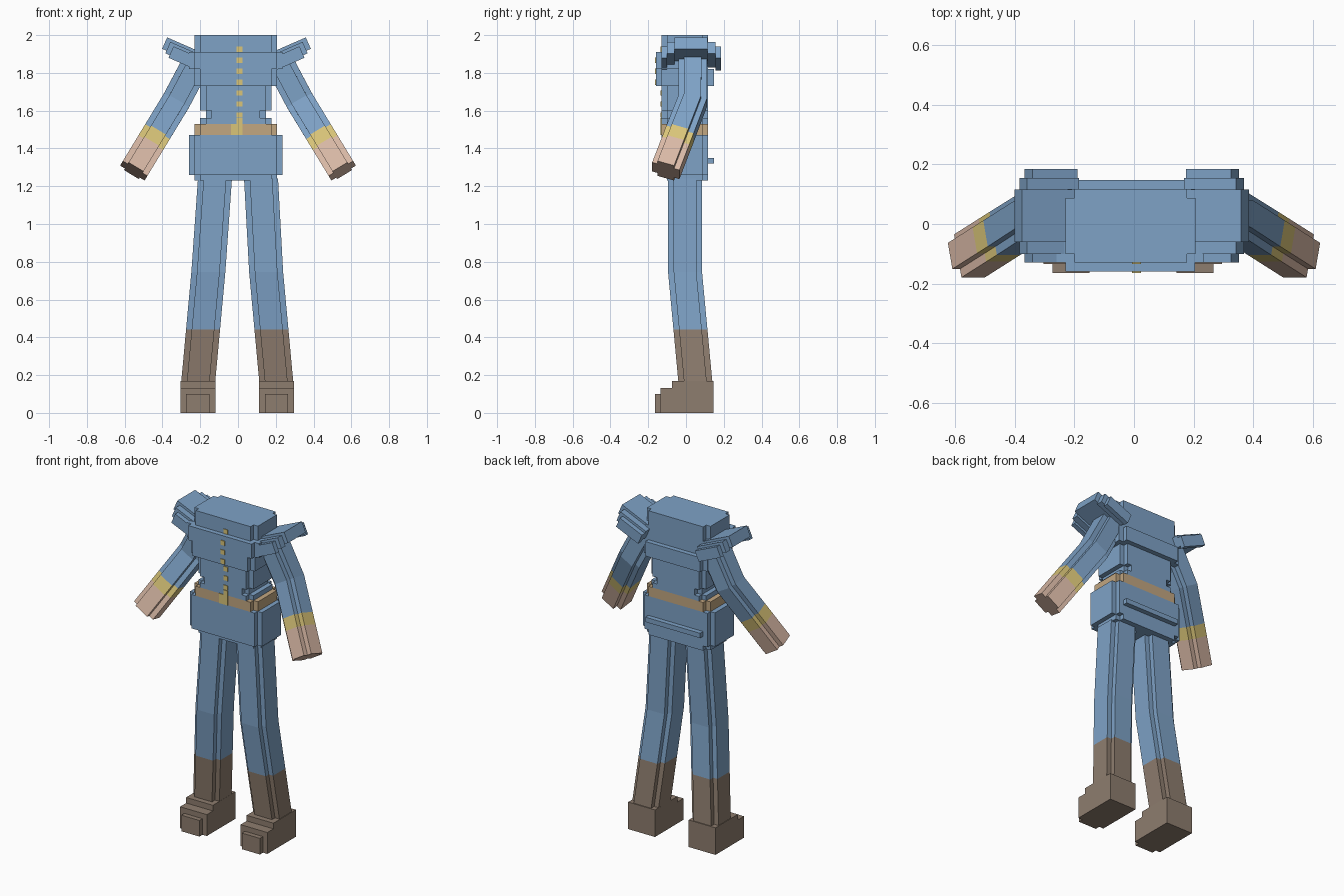
import bpy, bmesh
from mathutils import Vector

cube = bpy.data.objects.get("Cube")
if cube:
    bpy.data.objects.remove(cube, do_unlink=True)


def material(name, rgb):
    m = bpy.data.materials.new(name)
    m.use_nodes = True
    m.diffuse_color = (*rgb, 1)
    m.node_tree.nodes["Principled BSDF"].inputs["Base Color"].default_value = (*rgb, 1)
    return m


BLUE = material("uniform blue", (0.209, 0.361, 0.565))
BROWN = material("boot brown", (0.27, 0.205, 0.157))
TAN = material("belt tan", (0.54, 0.385, 0.22))
YELLOW = material("trim yellow", (0.70, 0.56, 0.19))
SKIN = material("skin", (0.70, 0.49, 0.385))
STEP = 0.03


def notched(hx, hy, n=STEP):
    """Rectangle outline with a square bite out of every corner."""
    quarter = [(hx, hy - n), (hx - n, hy - n), (hx - n, hy)]
    out = []
    for sx, sy in ((1, 1), (-1, 1), (-1, -1), (1, -1)):
        pts = [(x * sx, y * sy) for x, y in quarter]
        out += pts if sx * sy > 0 else pts[::-1]
    return out


def finish(name, bm, mats):
    bmesh.ops.recalc_face_normals(bm, faces=bm.faces)
    mesh = bpy.data.meshes.new(name)
    bm.to_mesh(mesh)
    bm.free()
    for m in mats:
        mesh.materials.append(m)
    obj = bpy.data.objects.new(name, mesh)
    bpy.context.collection.objects.link(obj)
    return obj


def loft(name, rings, mats):
    """Skin a list of rings; mats gives one material per section."""
    bm = bmesh.new()
    rows = [[bm.verts.new(p) for p in ring] for ring in rings]
    used = list(dict.fromkeys(mats))
    for a, b, mat in zip(rows, rows[1:], mats):
        for i in range(len(a)):
            j = (i + 1) % len(a)
            bm.faces.new((a[i], a[j], b[j], b[i])).material_index = used.index(mat)
    bm.faces.new(rows[0]).material_index = used.index(mats[0])
    bm.faces.new(rows[-1]).material_index = used.index(mats[-1])
    return finish(name, bm, used)


def slab(name, x, y, z, mat, notch=STEP):
    """Block between the given limits, with notched upright edges."""
    cx, cy = sum(x) / 2, sum(y) / 2
    hx, hy = (x[1] - x[0]) / 2, (y[1] - y[0]) / 2
    if notch:
        outline = notched(hx, hy, notch)
    else:
        outline = [(hx, hy), (-hx, hy), (-hx, -hy), (hx, -hy)]
    return loft(name, [[(cx + u, cy + v, h) for u, v in outline] for h in z], [mat])


def limb(name, path, half, mats, upright):
    """Notched tube along a path, with level or perpendicular rings."""
    path = [Vector(p) for p in path]
    rings = []
    for i, p in enumerate(path):
        d = (path[min(i + 1, len(path) - 1)] - path[max(i - 1, 0)]).normalized()
        if upright:
            d = Vector((0, 0, -1))
        v = Vector((0, 1, 0))
        v = (v - d * v.dot(d)).normalized()
        u = v.cross(d)
        rings.append([p + u * a + v * b for a, b in notched(half, half)])
    return loft(name, rings, mats)


# Torso layers
FRONT, BACK = -0.13, 0.117
slab("collar_block", (-0.23, 0.207), (FRONT, BACK), (1.91, 2.0), BLUE)
slab("upper_chest", (-0.26, 0.235), (-0.16, BACK), (1.82, 1.91), BLUE)
slab("lower_chest", (-0.23, 0.207), (-0.16, 0.147), (1.73, 1.82), BLUE)
slab("waist", (-0.20, 0.177), (FRONT, BACK), (1.60, 1.73), BLUE)
slab("waist_notch", (-0.17, 0.147), (FRONT, BACK), (1.56, 1.60), BLUE)
slab("waist_base", (-0.20, 0.177), (FRONT, BACK), (1.53, 1.56), BLUE)
slab("belt", (-0.23, 0.207), (FRONT, BACK), (1.47, 1.53), TAN)
slab("hips", (-0.26, 0.235), (FRONT, BACK), (1.26, 1.47), BLUE)
slab("hip_base", (-0.23, 0.207), (-0.10, BACK), (1.23, 1.26), BLUE)
slab("back_hem", (-0.20, 0.177), (0.08, 0.147), (1.32, 1.35), BLUE, 0)

# Buttons and buckle
for i in range(7):
    h = 1.925 - 0.058 * i
    y = -0.16 if 1.73 < h < 1.91 else FRONT
    slab("button_%d" % (i + 1), (-0.007, 0.023), (y - 0.004, y + 0.004),
         (h - 0.014, h + 0.014), YELLOW, 0)
slab("buckle", (-0.038, 0.023), (FRONT - 0.004, FRONT + 0.004), (1.47, 1.53), YELLOW, 0)
slab("buckle_tab", (-0.007, 0.023), (FRONT - 0.004, FRONT + 0.004), (1.53, 1.56), YELLOW, 0)


# Shoulder pads: stepped strips, highest and longest in the middle
def shoulder_pad(name, s):
    strips = [(-0.13, -0.10, 2), (-0.10, -0.06, 1), (-0.06, 0.115, 0),
              (0.115, 0.155, 1), (0.155, 0.185, 2)]
    bm = bmesh.new()
    along = Vector((-0.917, 0, 0.4))
    up = Vector((0.4, 0, 0.917))
    inner = Vector((-0.17, 0, 1.902))
    for y0, y1, k in strips:
        top_in = inner - up * 0.015 * k
        top_out = top_in + along * (0.215 - 0.025 * k)
        prof = [top_in, top_out, top_out - up * 0.066, top_in - up * 0.066]
        a, b = [[bm.verts.new((s * -p.x - 0.008, y, p.z)) for p in prof] for y in (y0, y1)]
        bm.faces.new(a)
        bm.faces.new(b)
        for i in range(4):
            j = (i + 1) % 4
            bm.faces.new((a[i], a[j], b[j], b[i]))
    finish(name, bm, [BLUE])


for side, s in (("right", -1), ("left", 1)):
    shoulder_pad(side + "_shoulder_pad", s)

    # Arm: sleeve, cuff and hand along one bent path
    elbow, tip = Vector((s * 0.328, 0.035, 1.65)), Vector((s * 0.552, -0.107, 1.282))
    arm = [(s * 0.195, 0.035, 1.90), elbow, elbow.lerp(tip, 0.47), elbow.lerp(tip, 0.63), tip]
    limb(side + "_arm", arm, 0.076, [BLUE, BLUE, YELLOW, SKIN], False)

    # Leg: trousers and boot shaft
    knee, ankle = Vector((s * 0.153, -0.005, 0.745)), Vector((s * 0.207, 0.05, 0.16))
    leg = [(s * 0.122, -0.005, 1.24), knee, knee.lerp(ankle, 0.52), ankle]
    for p in (leg[1:]):
        p.x -= 0.004
    limb(side + "_leg", leg, 0.09, [BLUE, BLUE, BROWN], True)

    # Boot foot, stepping down to the toe
    cx = s * 0.208 - 0.004
    wide = (cx - 0.092, cx + 0.092)
    slab(side + "_boot_heel", wide, (-0.075, 0.145), (0, 0.168), BROWN, 0)
    slab(side + "_boot_instep", wide, (-0.135, 0), (0, 0.133), BROWN, 0)
    slab(side + "_boot_toe", (cx - 0.062, cx + 0.062), (-0.165, 0), (0, 0.10), BROWN, 0)
